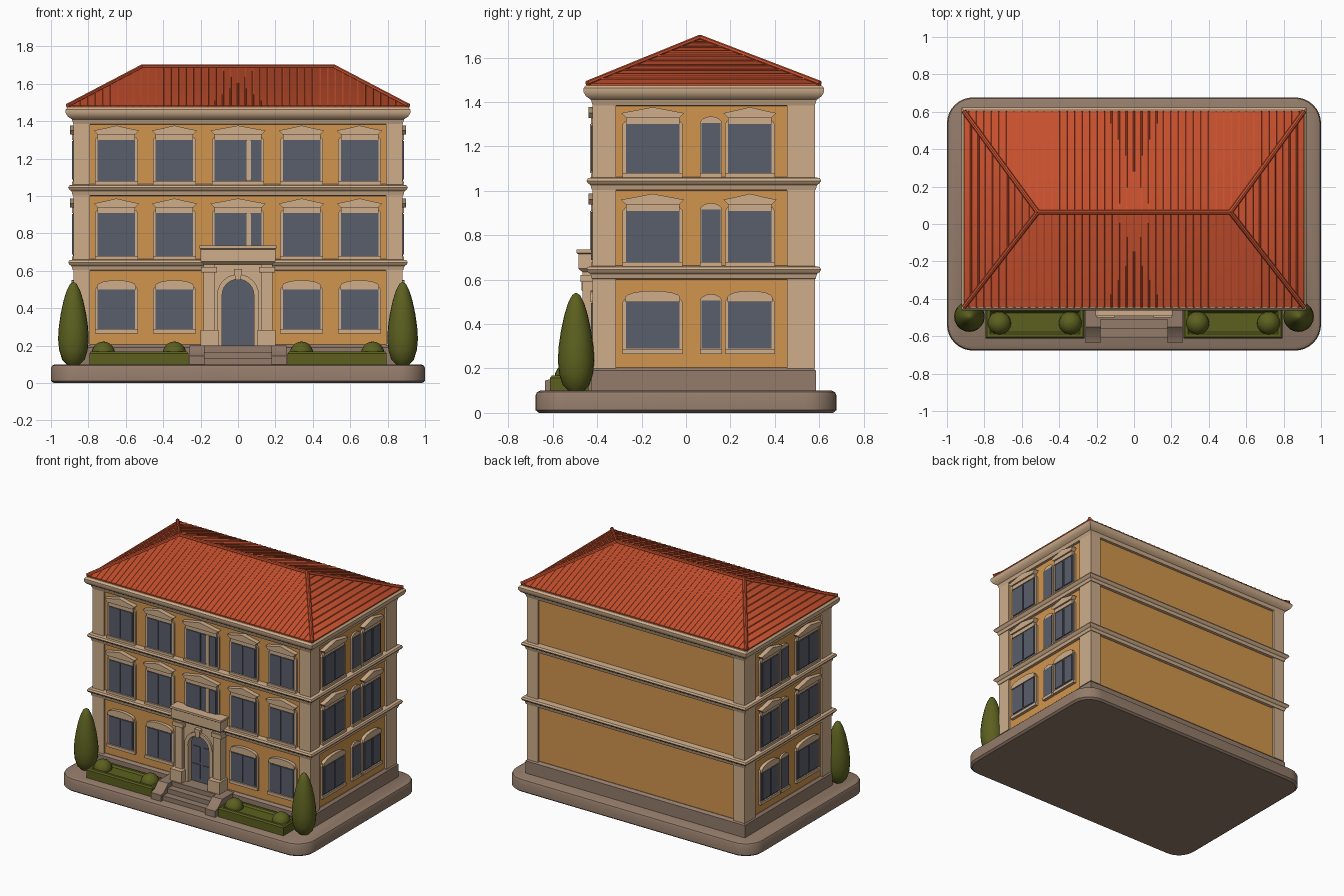
import bpy, bmesh, math
from mathutils import Vector

if "Cube" in bpy.data.objects:
    bpy.data.objects.remove(bpy.data.objects["Cube"])


def material(name, r, g, b):
    m = bpy.data.materials.new(name)
    m.diffuse_color = [(c / 255) ** 2.2 for c in (r, g, b)] + [1]
    m.use_nodes = True
    m.node_tree.nodes["Principled BSDF"].inputs["Base Color"].default_value = m.diffuse_color
    return m


CREAM = material("cream_stone", 205, 172, 138)
OCHRE = material("ochre_plaster", 208, 148, 78)
STONE = material("grey_brown_stone", 146, 123, 106)
ROOF = material("terracotta", 200, 82, 50)
BLUE = material("slate_blue", 90, 95, 106)
GREEN = material("leaf_green", 92, 96, 36)

parts = {}


def part(name, mat):
    if name not in parts:
        parts[name] = (bmesh.new(), mat)
    return parts[name][0]


def loft(bm, rings):
    """Skin a stack of closed rings and cap both ends."""
    vs = [[bm.verts.new(p) for p in r] for r in rings]
    n = len(vs[0])
    for a, b in zip(vs, vs[1:]):
        for i in range(n):
            j = (i + 1) % n
            bm.faces.new((a[i], a[j], b[j], b[i]))
    bm.faces.new(vs[0][::-1])
    bm.faces.new(vs[-1])


def rect(x0, x1, y0, y1, z):
    return [(x0, y0, z), (x1, y0, z), (x1, y1, z), (x0, y1, z)]


def box(bm, x0, x1, y0, y1, z0, z1):
    loft(bm, [rect(x0, x1, y0, y1, z0), rect(x0, x1, y0, y1, z1)])


def moulding(bm, profile):
    """Run an (offset, z) profile around the house."""
    loft(bm, [rect(-.88 - o, .88 + o, -.42 - o, .58 + o, z) for o, z in profile])


def plate(bm, face, pts, d0, d1):
    loft(bm, [[face(u, z, d) for u, z in pts] for d in (d0, d1)])


def lathe(bm, x, y, profile, n=20):
    loft(bm, [[(x + r * math.cos(i * math.tau / n), y + r * math.sin(i * math.tau / n), z)
               for i in range(n)] for r, z in profile])


def rod(bm, p, q, r, n=6):
    p, q = Vector(p), Vector(q)
    rot = (q - p).to_track_quat('Z', 'Y')
    circ = [rot @ Vector((r * math.cos(i * math.tau / n), r * math.sin(i * math.tau / n), 0))
            for i in range(n)]
    loft(bm, [[c + e for c in circ] for e in (p, q)])


def quad(u0, u1, z0, z1):
    return [(u0, z0), (u1, z0), (u1, z1), (u0, z1)]


def arched(u0, u1, z0, z1, rise, n=8):
    """Rectangle with a curved top edge."""
    c, h = (u0 + u1) / 2, (u1 - u0) / 2
    top = [(c + h * math.cos(math.pi * i / n), z1 + rise * math.sin(math.pi * i / n))
           for i in range(n + 1)]
    return [(u0, z0), (u1, z0)] + top


# base slab with rounded corners
def rounded(inset, z, r=.14, n=8):
    pts = []
    for k, (sx, sy) in enumerate([(1, 1), (-1, 1), (-1, -1), (1, -1)]):
        for i in range(n + 1):
            a = (k + i / n) * math.pi / 2
            pts.append((sx * (1 - r) + (r - inset) * math.cos(a),
                        sy * (.677 - r) + (r - inset) * math.sin(a), z))
    return pts


loft(part("base_slab", STONE), [rounded(i, z) for i, z in
     [(.015, 0), (0, .012), (0, .08), (.006, .093), (.02, .1)]])

# house body, plinth and corner pilasters
box(part("walls", OCHRE), -.865, .865, -.405, .565, .1, 1.43)
moulding(part("plinth", STONE), [(.006, .1), (.006, .19), (-.01, .205)])
for s in (-1, 1):
    for y0, y1 in ((-.42, -.315), (.455, .58)):
        box(part("corner_pilasters", CREAM), min(s * .79, s * .88), max(s * .79, s * .88),
            y0, y1, .2, 1.42)

# floor bands and cornice
for z in (.6, 1.0):
    moulding(part("floor_bands", CREAM), [(-.02, z), (.004, z + .004), (.01, z + .026),
             (.022, z + .034), (.028, z + .045), (.022, z + .057), (-.02, z + .064)])
moulding(part("cornice", CREAM), [(-.02, 1.38), (0, 1.385), (.008, 1.41), (.03, 1.425),
         (.042, 1.445), (.042, 1.462), (.03, 1.475)])

# hipped roof
EX, Y0, Y1, RX, RY, EZ, RZ = .91, -.445, .603, .515, .063, 1.483, 1.69
bm = part("roof", ROOF)
loft(bm, [rect(-EX, EX, Y0, Y1, 1.465), rect(-EX, EX, Y0, Y1, EZ),
          [(-RX, RY - .003, RZ), (RX, RY - .003, RZ), (RX, RY + .003, RZ), (-RX, RY + .003, RZ)]])
caps = part("ridge_caps", ROOF)
rod(caps, (-RX, RY, RZ), (RX, RY, RZ), .013, 8)
for s in (-1, 1):
    for y in (Y0, Y1):
        rod(caps, (s * EX, y, EZ), (s * RX, RY, RZ), .013, 8)
tiles = part("roof_tile_ribs", ROOF)
for i in range(-22, 23):
    x = i * .04
    t = min(1, (EX - abs(x)) / (EX - RX))
    for y in (Y0, Y1):
        rod(tiles, (x, y, EZ - .003), (x, y + (RY - y) * t, EZ + (RZ - EZ) * t - .003), .006)
for i in range(1, 10):
    t = i / 10
    for s in (-1, 1):
        x, z = s * (EX + (RX - EX) * t), EZ + (RZ - EZ) * t - .002
        rod(tiles, (x, Y0 + (RY - Y0) * t, z), (x, Y1 + (RY - Y1) * t, z), .006)

# windows: face functions map (along wall, height, outward) to space
def front(u, z, d):
    return (u, -.405 - d, z)


def right(u, z, d):
    return (.865 + d, u, z)


def left(u, z, d):
    return (-.865 - d, u, z)


ROWS = [(.29, .5), (.68, .91), (1.08, 1.3)]


def window(face, row, u0, u1, narrow=False):
    z0, z1 = ROWS[row]
    c, e = (u0 + u1) / 2, (.008 if narrow else .015)
    frames, hoods = part("window_surrounds", CREAM), part("window_hoods", CREAM)
    plate(frames, face, arched(u0 - e, u1 + e, z0 - .022, z1, .035), -.01, .012)
    plate(frames, face, quad(u0 - e, u1 + e, z0 - .025, z0 - .003), 0, .022)
    plate(part("window_panes", BLUE), face, quad(u0, u1, z0, z1 + .005), .01, .016)
    if narrow:
        return
    for a, b in ((u0 + .008, c - .006), (c + .006, u1 - .008)):
        plate(part("shutters", BLUE), face, quad(a, b, z0 + .008, z1 - .006), .012, .022)
    if row == 0:
        plate(hoods, face, arched(u0 - .004, u1 + .004, z1, z1 + .02, .03), 0, .024)
    else:
        h = (u1 - u0) / 2
        plate(hoods, face, quad(c - h, c + h, z1, z1 + .035), 0, .022)
        plate(hoods, face, [(c - h, z1 + .028), (c + h, z1 + .028), (c + h + .022, z1 + .05),
              (c + h * .6, z1 + .063), (c, z1 + .077), (c - h * .6, z1 + .063),
              (c - h - .022, z1 + .05)], 0, .034)


for row in range(3):
    for s in (-1, 1):
        window(front, row, s * .65 - .1, s * .65 + .1)
        window(front, row, s * .34 - .1, s * .34 + .1)
    if row:
        window(front, row, -.125, .125)
        plate(part("centre_mullions", CREAM), front, quad(.045, .07, *ROWS[row]), .01, .027)
    for face in (left, right):
        window(face, row, -.27, -.03)
        window(face, row, .07, .155, True)
        window(face, row, .19, .385)

# entrance portal
p = part("portal", CREAM)
arch = [(.085 * math.cos(math.pi * i / 12), .47 + .085 * math.sin(math.pi * i / 12))
        for i in range(13)]
plate(p, front, [(-.13, .2), (-.13, .65), (.13, .65), (.13, .2), (.085, .2)] + arch
      + [(-.085, .2)], 0, .04)
ring = [(k * math.cos(math.pi * i / 12), .47 + k * math.sin(math.pi * i / 12))
        for k, order in ((.085, range(13)), (.112, range(12, -1, -1))) for i in order]
plate(p, front, ring, .02, .055)
plate(p, front, [(-.014, .55), (.014, .55), (.022, .61), (-.022, .61)], .02, .066)
for s in (-1, 1):
    a, b = sorted((s * .125, s * .185))
    box(p, a, b, -.465, -.4, .2, .65)
    box(p, a - .012, b + .012, -.475, -.4, .59, .62)
    a, b = sorted((s * .105, s * .2))
    box(p, a, b, -.5, -.4, .19, .285)
    a, b = sorted((s * .086, s * .112))
    box(p, a, b, -.455, -.4, .2, .47)
loft(p, [rect(-x, x, -y, -.4, z) for x, y, z in [(.185, .468, .635), (.2, .485, .65),
     (.2, .485, .715), (.207, .493, .72), (.207, .493, .735)]])
plate(part("door", BLUE), front, arched(-.086, .086, .2, .47, .086, 12), 0, .012)
for s in (-1, 1):
    for z0, z1 in ((.225, .33), (.345, .46)):
        plate(part("door_panels", BLUE), front, quad(s * .042 - .03, s * .042 + .03, z0, z1), .01, .018)

# front steps with sloping cheek walls
for y, z in ((-.61, .133), (-.56, .167), (-.51, .2)):
    box(part("steps", STONE), -.19, .19, y, -.4, .09, z)
for s in (-1, 1):
    prof = [(-.635, .09), (-.635, .145), (-.6, .155), (-.55, .2), (-.4, .2), (-.4, .09)]
    loft(part("step_cheeks", STONE), [[(s * x, y, z) for y, z in prof] for x in (.178, .258)])

# hedges, round bushes and cypress trees
for s in (-1, 1):
    a, b = sorted((s * .265, s * .795))
    h = part("hedges", GREEN)
    loft(h, [rect(a + i, b - i, -.612 + i, -.44 - i, z) for i, z in
             [(0, .09), (0, .158), (.008, .168), (.025, .168), (.035, .155)]])
    for x in (.34, .72):
        lathe(part("round_bushes", GREEN), s * x, -.53,
              [(max(.002, .062 * math.sin(math.pi * k / 10)), .16 - .062 * math.cos(math.pi * k / 10))
               for k in range(11)])
    lathe(part("cypress_trees", GREEN), s * .88, -.495,
          [(.03, .095), (.06, .125), (.076, .175), (.082, .235), (.078, .3), (.068, .37),
           (.053, .44), (.036, .495), (.018, .53), (.003, .54)])

# turn every part into an object
for name, (bm, mat) in parts.items():
    bmesh.ops.recalc_face_normals(bm, faces=bm.faces)
    me = bpy.data.meshes.new(name)
    bm.to_mesh(me)
    bm.free()
    me.materials.append(mat)
    me.shade_smooth()
    me.set_sharp_from_angle(angle=math.radians(35))
    ob = bpy.data.objects.new(name, me)
    bpy.context.collection.objects.link(ob)
